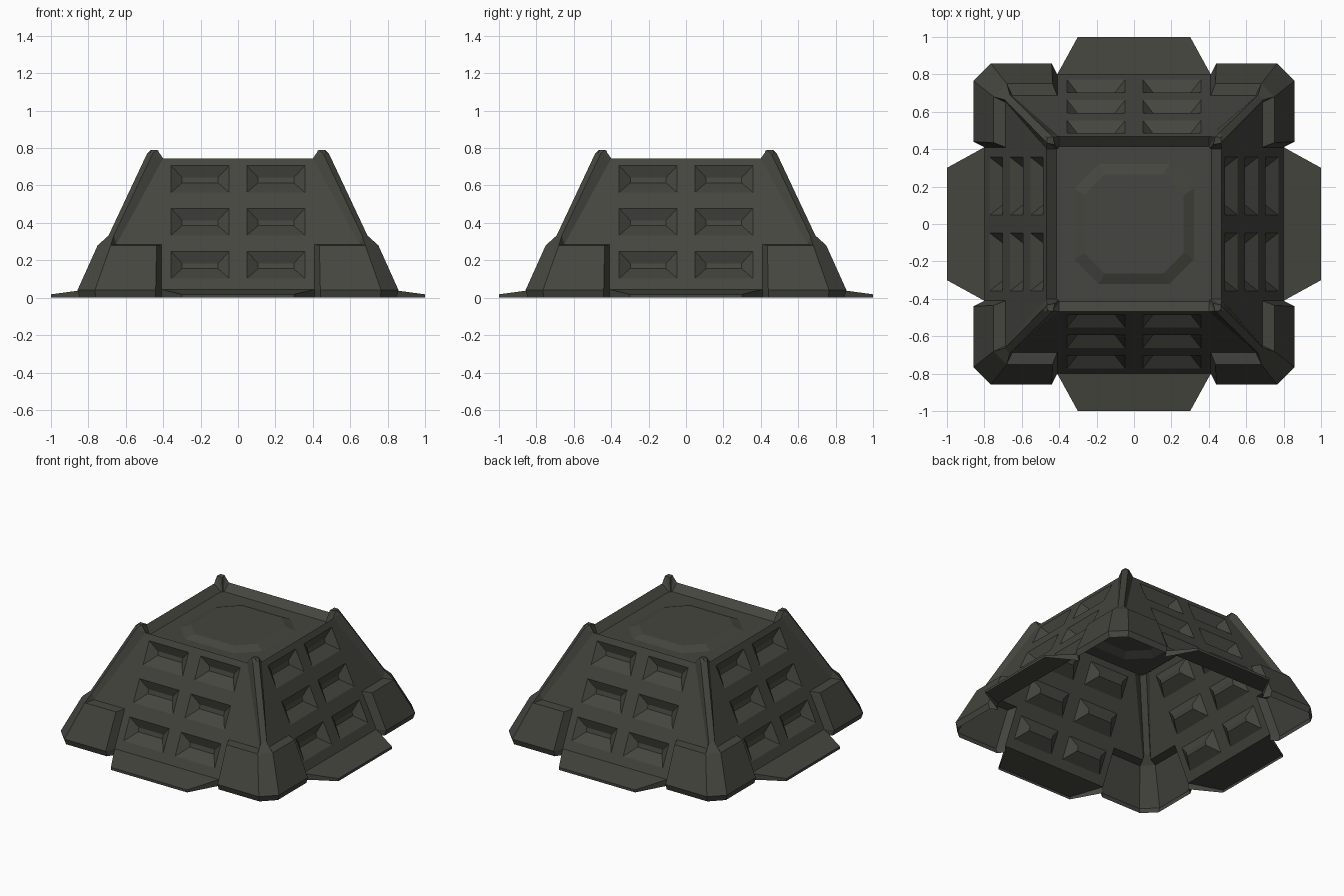
import bpy, bmesh
from mathutils import Vector

if "Cube" in bpy.data.objects:
    bpy.data.objects.remove(bpy.data.objects["Cube"])

mat = bpy.data.materials.new("dark olive grey")
mat.diffuse_color = (0.060, 0.060, 0.050, 1)
mat.use_nodes = True
mat.node_tree.nodes["Principled BSDF"].inputs["Base Color"].default_value = mat.diffuse_color


def build(name, faces, hint):
    """Make an open shell from one eighth of it. Points are (x, outward distance, z);
    the eighth lies in 0 <= x <= d and is repeated on all four sides, both halves."""
    bm = bmesh.new()
    hint = Vector(hint)
    for f in faces:
        pts = [Vector((x, -d, z)) for x, d, z in f]
        n = Vector((0, 0, 0))
        for a, b in zip(pts, pts[1:] + pts[:1]):
            n += a.cross(b)
        if n.dot(hint) < 0:
            pts.reverse()
        for side in range(4):
            for mirror in (1, -1):
                out = []
                for p in pts:
                    x, y = p.x * mirror, p.y
                    for _ in range(side):
                        x, y = -y, x
                    out.append(bm.verts.new((x, y, p.z)))
                bm.faces.new(out if mirror == 1 else out[::-1])
    bmesh.ops.remove_doubles(bm, verts=bm.verts, dist=0.0005)
    me = bpy.data.meshes.new(name)
    bm.to_mesh(me)
    bm.free()
    me.materials.append(mat)
    ob = bpy.data.objects.new(name, me)
    bpy.context.collection.objects.link(ob)


def wall(z):
    """Outward distance of the sloping wall at height z."""
    return 0.80 - 0.475 * (z - 0.045)


def on(x, z):
    return (x, wall(z), z)


OUT, UP = (0, -1, 0.3), (0, 0, 1)
LOW, STEP, TOP = 0.045, 0.285, 0.745   # wall foot, top of corner feet, wall top
EDGE = 0.41                            # where the corner feet start


def edge(z):
    """Where the wall meets the corner pillar."""
    return 0.65 + (0.40 - 0.65) * (z - STEP) / (TOP - STEP)


# Sloping walls with two columns of three pockets
pockets = [(0.103, 0.248), (0.333, 0.478), (0.562, 0.706)]
levels = sorted([LOW, STEP, TOP] + [z for p in pockets for z in p])
X0, X1 = 0.047, 0.358
faces = []
for a, b in zip(levels, levels[1:]):
    ea, eb = (EDGE, EDGE) if b <= STEP else (edge(a), edge(b))
    faces.append([on(0, a), on(X0, a), on(X0, b), on(0, b)])
    faces.append([on(X1, a), on(ea, a), on(eb, b), on(X1, b)])
    if (a, b) in pockets:
        d = wall(b) - 0.012
        rim = [on(X0, a), on(X1, a), on(X1, b), on(X0, b)]
        za, zb = a + 0.052, a + 0.08
        floor = [(X0 + .06, d + .004, za), (X1 - .06, d + .004, za),
                 (X1 - .06, d - .004, zb), (X0 + .06, d - .004, zb)]
        faces.append(floor)
        for i in range(4):
            j = (i + 1) % 4
            faces.append([rim[i], rim[j], floor[j], floor[i]])
    else:
        faces.append([on(X0, a), on(X1, a), on(X1, b), on(X0, b)])
build("sloping_walls", faces, OUT)

# Sunken deck with a low octagonal plateau
rim_in, deck, raised = 0.415, 0.70, 0.725
rim_a, rim_b, corner = on(0.40, TOP), (0.40, rim_in, deck), (0.405, 0.405, deck)
o = [(0, .32, deck), (.19, .32, deck), (.255, .255, deck)]
p = [(0, .265, raised), (.155, .265, raised), (.21, .21, raised)]
tip_out, tip_in, tip = (0.432, 0.465, 0.79), (0.425, 0.425, 0.785), (0.463, 0.463, 0.79)
build("top_deck", [
    [on(0, TOP), rim_a, rim_b, (0, rim_in, deck)],
    [(0, rim_in, deck), rim_b, corner, o[2], o[1], o[0]],
    [o[0], o[1], p[1], p[0]], [o[1], o[2], p[2], p[1]],
    [p[0], p[1], p[2], (0, 0, raised)],
    [rim_a, rim_b, tip_out], [rim_b, corner, tip_in, tip_out],
    [tip_out, tip_in, tip]], UP)

# Corner pillars
foot_a = on(edge(STEP), STEP)
low_c, low_d = (0.664, 0.692, 0.332), (0.678, 0.678, 0.332)
top_c, top_d = (0.456, 0.486, 0.77), (0.471, 0.471, 0.77)
build("corner_pillars", [
    [foot_a, low_c, top_c, rim_a], [low_c, low_d, top_d, top_c],
    [rim_a, top_c, tip_out], [tip_out, top_c, top_d, tip]], OUT)

# Corner feet
in_b, in_0, in_1 = (EDGE, 0.80, 0), (EDGE, 0.80, LOW), on(EDGE, STEP)
q = [(0.44, 0.845, 0), (0.44, 0.858, 0.04), (0.435, 0.75, 0.28)]
r = [(0.76, 0.845, 0), (0.765, 0.858, 0.04), (0.68, 0.75, 0.28)]
s = [(0.8025, 0.8025, 0), (0.8115, 0.8115, 0.04), (0.715, 0.715, 0.28)]
feet = [[in_0, in_1, q[2], q[1]], [in_b, in_0, q[1], q[0]],
        [foot_a, r[2], low_c], [r[2], s[2], low_d, low_c]]
for i in (0, 1):
    feet.append([q[i], r[i], r[i + 1], q[i + 1]])
    feet.append([r[i], s[i], s[i + 1], r[i + 1]])
build("corner_feet", feet, OUT)
build("corner_feet_tops", [[in_1, foot_a, r[2], q[2]]], UP)

# Ramps at the middle of each side
build("ramps", [
    [(0, .80, LOW), in_0, (.30, 1, .018), (0, 1, .018)],
    [(0, 1, 0), (.30, 1, 0), (.30, 1, .018), (0, 1, .018)],
    [(.30, 1, 0), in_b, in_0, (.30, 1, .018)]], OUT)
